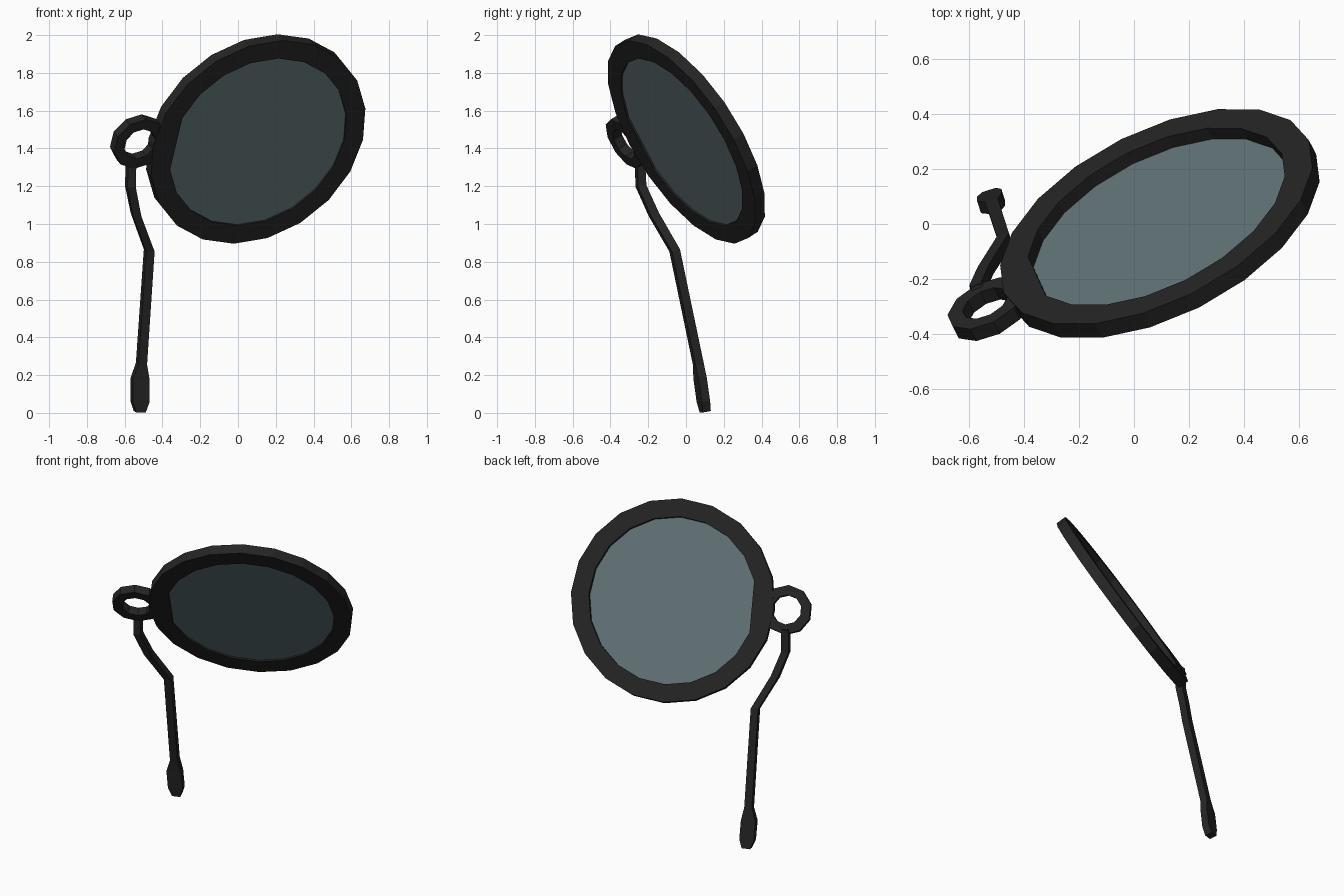
import bpy, bmesh, math
from mathutils import Vector

if "Cube" in bpy.data.objects:
    bpy.data.objects.remove(bpy.data.objects["Cube"])


def material(name, rgb):
    m = bpy.data.materials.new(name)
    m.use_nodes = True
    m.diffuse_color = (*rgb, 1)
    bsdf = m.node_tree.nodes["Principled BSDF"]
    bsdf.inputs["Base Color"].default_value = (*rgb, 1)
    bsdf.inputs["Roughness"].default_value = 0.7
    return m


black = material("black_frame", (0.018, 0.018, 0.018))
glass = material("grey_blue_glass", (0.12, 0.17, 0.18))

# Tilted frame shared by the lens, rim and loop
normal = Vector((-0.396, 0.772, 0.497)).normalized()
side = Vector((-0.63, -0.302, -0.007))
side = (side - normal * side.dot(normal)).normalized()
up = normal.cross(side)
centre = Vector((0.094, 0.002, 1.45))


def finish(name, bm, mat):
    bmesh.ops.recalc_face_normals(bm, faces=bm.faces)
    mesh = bpy.data.meshes.new(name)
    bm.to_mesh(mesh)
    bm.free()
    mesh.materials.append(mat)
    obj = bpy.data.objects.new(name, mesh)
    bpy.context.collection.objects.link(obj)
    return obj


def circle(mid, radii, phase=0.0):
    step = 2 * math.pi / len(radii)
    return [mid + r * (side * math.cos(i * step + phase) + up * math.sin(i * step + phase))
            for i, r in enumerate(radii)]


def bridge(bm, loops, closed):
    """Join equal point loops with quads; wrap round if closed, else cap the ends."""
    rows = [[bm.verts.new(p) for p in loop] for loop in loops]
    n = len(rows[0])
    pairs = list(zip(rows, rows[1:]))
    if closed:
        pairs.append((rows[-1], rows[0]))
    else:
        bm.faces.new(rows[0])
        bm.faces.new(rows[-1])
    for a, b in pairs:
        for i in range(n):
            j = (i + 1) % n
            bm.faces.new((a[i], a[j], b[j], b[i]))


def ring(name, mid, outer, inner, half, phase=0.0):
    bm = bmesh.new()
    h = normal * half
    bridge(bm, [circle(mid + h, outer, phase), circle(mid - h, outer, phase),
                circle(mid - h, inner, phase), circle(mid + h, inner, phase)], True)
    return finish(name, bm, black)


# Rim, its opening flattened next to the loop
SIDES = 20
opening = [0.51] * SIDES
opening[0] *= math.cos(2 * math.pi / SIDES)
ring("rim", centre, [0.62] * SIDES, opening, 0.033)

# Lens, set towards the front of the rim
bm = bmesh.new()
bridge(bm, [circle(centre - normal * d, opening) for d in (0.018, 0.022)], False)
finish("lens", bm, glass)

# Small loop beside the rim
ring("cord_loop", centre + side * 0.697, [0.15] * 10, [0.09] * 10, 0.028, math.pi / 10)

# Hanging cord with a flat wider end: position, half width
path = [((-0.565, -0.245, 1.345), 0.022), ((-0.57, -0.238, 1.2), 0.023),
        ((-0.54, -0.17, 1.05), 0.023), ((-0.47, -0.06, 0.86), 0.023),
        ((-0.511, 0.065, 0.26), 0.024), ((-0.519, 0.075, 0.18), 0.046),
        ((-0.519, 0.092, 0.06), 0.046), ((-0.52, 0.102, 0.006), 0.026)]
points = [Vector(p) for p, w in path]
across = Vector((0.95, 0.3, 0)).normalized()
loops = []
for i, (p, w) in enumerate(path):
    along = points[min(i + 1, len(points) - 1)] - points[max(i - 1, 0)]
    depth = along.cross(across).normalized() * 0.023
    wide = across * w
    loops.append([points[i] + wide * a + depth * b
                  for a, b in ((1, 1), (-1, 1), (-1, -1), (1, -1))])
bm = bmesh.new()
bridge(bm, loops, False)
finish("cord", bm, black)
